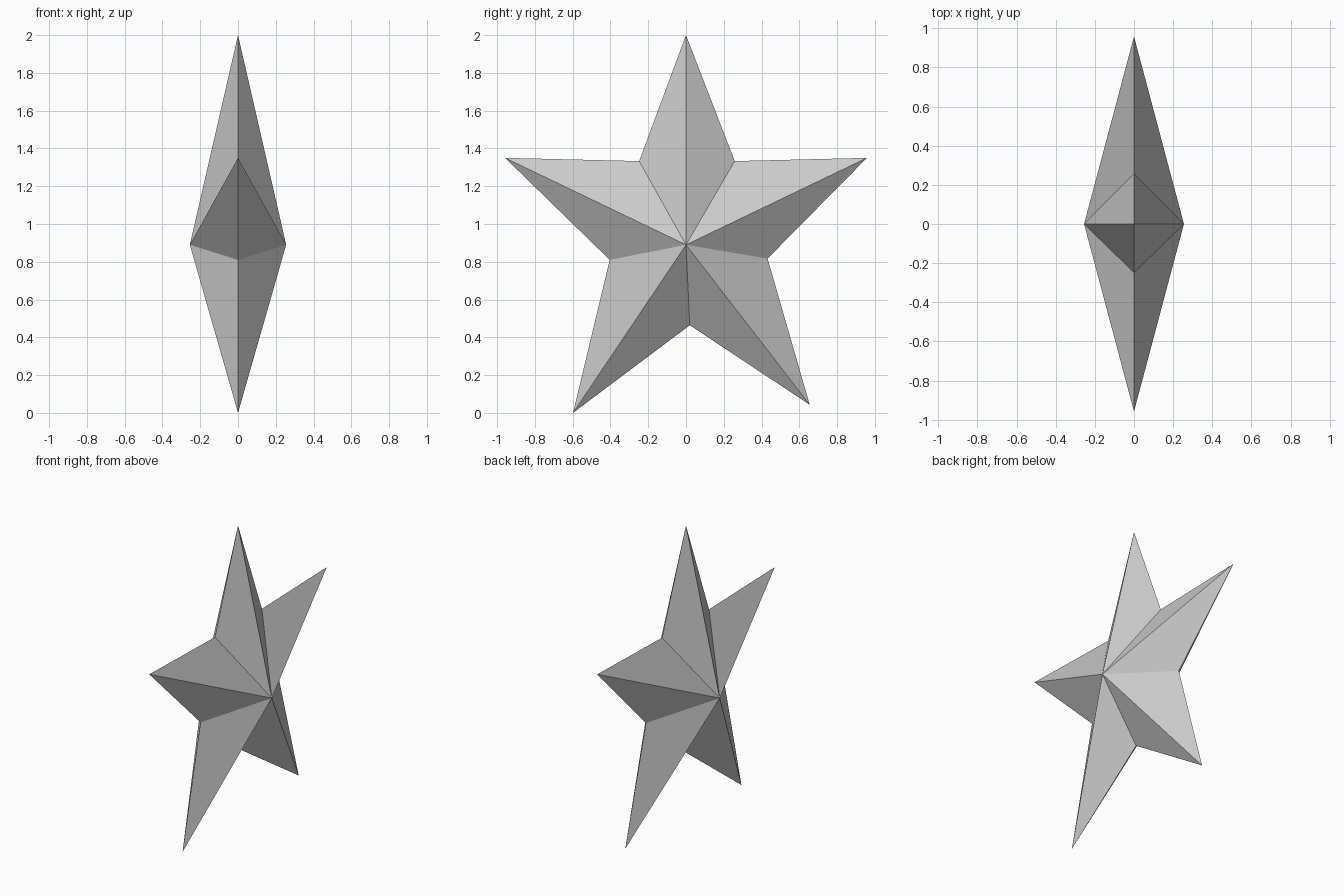
import bpy
import bmesh

if "Cube" in bpy.data.objects:
    bpy.data.objects.remove(bpy.data.objects["Cube"])

# Star outline in the YZ plane: tips and inner corners alternate, clockwise from the top
OUTLINE = [
    (0.0, 2.0), (0.258, 1.333),
    (0.958, 1.35), (0.432, 0.817),
    (0.655, 0.043), (0.02, 0.464),
    (-0.598, 0.0), (-0.404, 0.81),
    (-0.958, 1.35), (-0.248, 1.333),
]
HUB_Z = 0.89
HALF_DEPTH = 0.255

# Rim shared by both halves, with a raised hub on each side
bm = bmesh.new()
rim = [bm.verts.new((0, y, z)) for y, z in OUTLINE]
for side in (-1, 1):
    hub = bm.verts.new((side * HALF_DEPTH, 0, HUB_Z))
    for a, b in zip(rim, rim[1:] + rim[:1]):
        bm.faces.new((hub, a, b))
bmesh.ops.recalc_face_normals(bm, faces=bm.faces)

mesh = bpy.data.meshes.new("star")
bm.to_mesh(mesh)
bm.free()
star = bpy.data.objects.new("star", mesh)
bpy.context.collection.objects.link(star)
